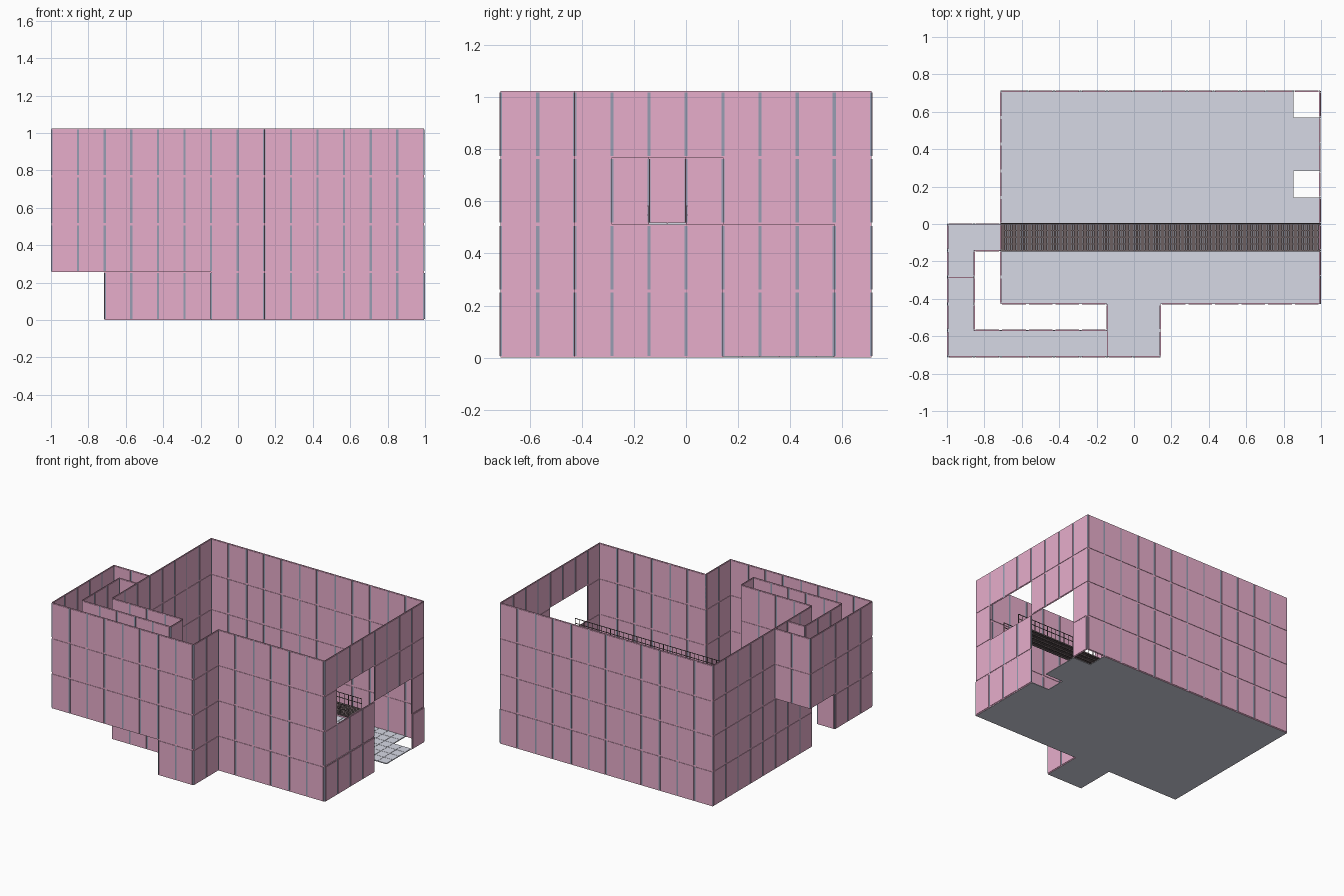
import bpy, bmesh

if "Cube" in bpy.data.objects:
    bpy.data.objects.remove(bpy.data.objects["Cube"])

P = 0.1422          # plan module
H = 0.256           # storey height
X = lambda i: -0.997 + P * i
Y = lambda j: -0.711 + P * j


def material(name, rgb):
    m = bpy.data.materials.new(name)
    m.diffuse_color = (*rgb, 1)
    m.use_nodes = True
    m.node_tree.nodes["Principled BSDF"].inputs["Base Color"].default_value = m.diffuse_color
    return m


PINK = material("pink_panel", (0.80, 0.42, 0.60))
TRIM = material("blue_grey_trim", (0.31, 0.34, 0.45))
FLOOR = material("pale_grey_floor", (0.67, 0.69, 0.78))
DARK = material("warm_dark_grey_metal", (0.15, 0.115, 0.12))


class Part:
    """Collects boxes into one mesh object."""

    def __init__(self, name, *mats):
        self.name, self.mats, self.bm = name, mats, bmesh.new()

    def box(self, lo, hi, mat=0):
        v = [self.bm.verts.new((x, y, z)) for x in (lo[0], hi[0])
             for y in (lo[1], hi[1]) for z in (lo[2], hi[2])]
        for q in ((0, 1, 3, 2), (4, 6, 7, 5), (0, 4, 5, 1),
                  (2, 3, 7, 6), (0, 2, 6, 4), (1, 5, 7, 3)):
            self.bm.faces.new([v[k] for k in q]).material_index = mat

    def finish(self):
        me = bpy.data.meshes.new(self.name)
        self.bm.to_mesh(me)
        self.bm.free()
        for m in self.mats:
            me.materials.append(m)
        ob = bpy.data.objects.new(self.name, me)
        bpy.context.collection.objects.link(ob)


def wall(name, axis, line, a, b, levels, skip=()):
    """Row of panels. axis 'x' runs along x on grid row `line`; 'y' along y."""
    part = Part(name, PINK, TRIM)
    run, fix = (X, Y) if axis == 'x' else (Y, X)

    def slab(u0, u1, z0, z1, half, mat, off):
        c = fix(line) + off
        if axis == 'x':
            part.box((u0, c - half, z0), (u1, c + half, z1), mat)
        else:
            part.box((c - half, u0, z0), (c + half, u1, z1), mat)

    for k in range(a, b):
        for l in levels:
            if (k, l) in skip:
                continue
            u0, u1, z0, z1 = run(k), run(k + 1), l * H, (l + 1) * H
            # lowest right-hand panels stand slightly proud
            off = 0.003 if name == "right_wall" and l == 0 else 0
            slab(u0, u1, z0, z1, 0.001, 0, off)                             # core sheet
            slab(u0 + .008, u1 - .008, z0 + .006, z1 - .006, .004, 0, off)  # panel
            slab(u0, u0 + .006, z0 + .006, z1 - .006, .002, 1, off)         # seam strips
            slab(u1 - .006, u1, z0 + .006, z1 - .006, .002, 1, off)
    part.finish()


ALL, UP, TOP = range(4), range(1, 4), range(2, 4)
gate = {(k, l) for k in (6, 7, 8) for l in (0, 1)}
balcony_door = {(k, 2) for k in (3, 4, 5)}
raised_end = {(k, 1) for k in (3, 4)}      # corridor steps up one storey here

# main hall
wall("back_wall", 'x', 10, 2, 14, ALL)
wall("right_wall", 'y', 14, 2, 10, ALL, gate | balcony_door)
wall("left_wall", 'y', 2, 2, 10, ALL, {(4, 2)})
wall("front_wall_right", 'x', 2, 8, 14, ALL)
wall("front_wall_left", 'x', 2, 2, 6, ALL)
# front alcove
wall("alcove_front_wall", 'x', 0, 6, 8, ALL)
wall("alcove_right_wall", 'y', 8, 0, 2, ALL)
wall("alcove_left_wall", 'y', 6, 0, 2, ALL, {(0, l) for l in UP})
# raised corridor, outer and inner sides
wall("corridor_front_wall", 'x', 0, 0, 6, UP)
wall("corridor_left_wall", 'y', 0, 0, 5, UP, raised_end)
wall("corridor_end_wall", 'x', 5, 0, 2, TOP)
wall("corridor_step_wall", 'x', 3, 0, 1, (1,))
wall("corridor_inner_front", 'x', 1, 1, 6, UP)
wall("corridor_inner_left", 'y', 1, 1, 4, UP, raised_end)
wall("corridor_inner_end", 'x', 4, 1, 2, TOP)


def floor(name, cells, z):
    """Thin slab per cell with four raised tiles."""
    part = Part(name, FLOOR)
    for i, j in cells:
        part.box((X(i), Y(j), z), (X(i + 1), Y(j + 1), z + .002))
        for s in (0, .5):
            for t in (0, .5):
                part.box((X(i + s) + .001, Y(j + t) + .001, z + .002),
                         (X(i + s + .5) - .001, Y(j + t + .5) - .001, z + .006))
    part.finish()


hall = [(i, j) for i in range(2, 14) for j in range(2, 10)
        if (i, j) not in ((13, 6), (13, 9))]
floor("hall_floor", hall, 0)
floor("alcove_floor", [(i, j) for i in (6, 7) for j in (0, 1)], 0)
floor("corridor_floor_low", [(i, 0) for i in range(6)] + [(0, 1), (0, 2)], H)
floor("corridor_floor_high", [(0, 3), (0, 4), (1, 4)], 2 * H)

# grated footbridge across the hall
bridge = Part("footbridge_grating", DARK)
zb, y0, y1, x0, x1 = 2 * H, Y(4), Y(5), X(2), X(14)
n = 144
for k in range(n):
    x = x0 + (x1 - x0) * (k + .5) / n
    bridge.box((x - .005, y0, zb - .004), (x + .005, y1, zb))
for k in range(5):
    y = y0 + (y1 - y0) * k / 4
    bridge.box((x0, y - .003, zb - .012), (x1, y + .003, zb - .004))
bridge.finish()

# railings on both sides
for name, y in (("railing_front", y0 - .003), ("railing_back", y1 + .003)):
    rail = Part(name, DARK)
    for z in (zb + .035, zb + .07):
        rail.box((x0, y - .0018, z - .0018), (x1, y + .0018, z + .0018))
    for k in range(49):
        x = x0 + .002 + (x1 - x0 - .004) * k / 48
        rail.box((x - .0015, y - .0015, zb - .01), (x + .0015, y + .0015, zb + .07))
    rail.finish()
